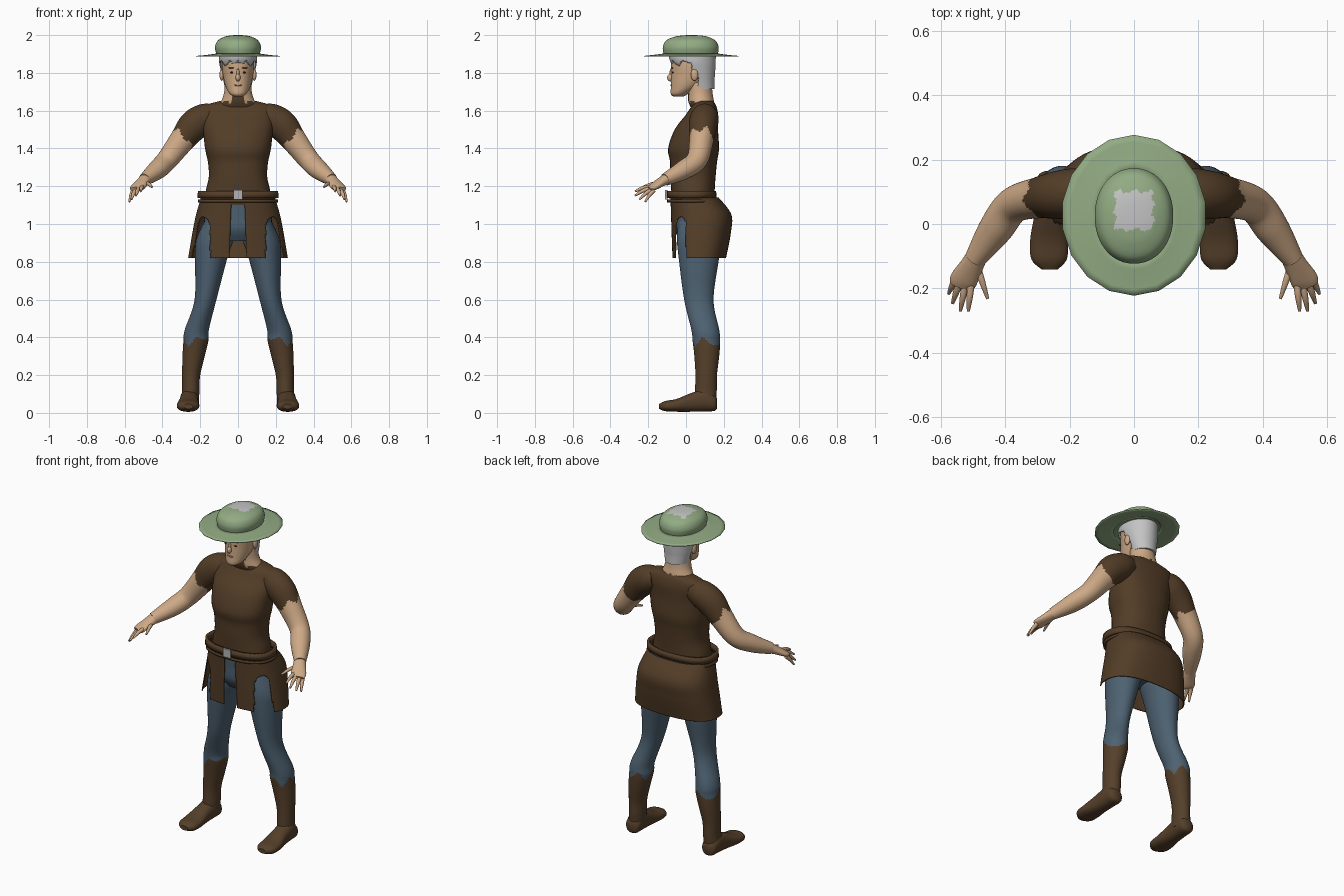
import bpy, bmesh, math
from mathutils import Vector

cube = bpy.data.objects.get("Cube")
if cube:
    bpy.data.objects.remove(cube)


def material(name, red, green, blue):
    mat = bpy.data.materials.new(name)
    mat.use_nodes = True
    mat.diffuse_color = (red, green, blue, 1)
    mat.node_tree.nodes["Principled BSDF"].inputs["Base Color"].default_value = (red, green, blue, 1)
    return mat


BROWN = material("brown cloth", .085, .046, .02)
BOOT = material("boot leather", .09, .05, .023)
BLUE = material("blue trousers", .075, .12, .165)
SKIN = material("skin", .62, .40, .24)
LIP = material("lip", .45, .24, .15)
GREEN = material("hat green", .29, .41, .23)
GREY = material("grey hair", .55, .55, .55)
METAL = material("buckle metal", .45, .45, .45)
DARK = material("dark brow", .05, .03, .02)
made = []


def finish(name, bm, mats, rule=None, keep=None, thick=0):
    """Trim faces, colour them by rule and make the object."""
    if keep:
        lost = [f for f in bm.faces if not keep(f.calc_center_median())]
        bmesh.ops.delete(bm, geom=lost, context='FACES')
    bmesh.ops.recalc_face_normals(bm, faces=bm.faces[:])
    if rule:
        for f in bm.faces:
            f.material_index = int(rule(f.calc_center_median()))
    mesh = bpy.data.meshes.new(name)
    bm.to_mesh(mesh)
    bm.free()
    for mat in mats:
        mesh.materials.append(mat)
    obj = bpy.data.objects.new(name, mesh)
    bpy.context.scene.collection.objects.link(obj)
    if thick:
        shell = obj.modifiers.new("thickness", 'SOLIDIFY')
        shell.thickness = thick
    made.append(obj)
    return obj


def smooth_stations(rows, steps):
    """Catmull-Rom interpolation of rows of numbers."""
    result = []
    for i in range(len(rows) - 1):
        a, b, c, d = rows[max(i - 1, 0)], rows[i], rows[i + 1], rows[min(i + 2, len(rows) - 1)]
        for s in range(steps):
            t = s / steps
            result.append([q + .5 * t * (r - p + t * (2*p - 5*q + 4*r - u + t * (3*(q - r) + u - p)))
                           for p, q, r, u in zip(a, b, c, d)])
    result.append(list(rows[-1]))
    return result


def loft(name, rows, mats, axis="z", side=1, segs=40, steps=6, power=2, caps=True, **extra):
    """Skin rings of (x, y, z, half width, half depth) along an axis or a path."""
    bm = bmesh.new()
    rows = smooth_stations(rows, steps)
    rings = []
    for i, (x, y, z, a, b) in enumerate(rows):
        u, v = Vector((1, 0, 0)), Vector((0, 1, 0))
        if axis == "y":
            v = Vector((0, 0, 1))
        elif axis == "path":
            ahead, behind = rows[min(i + 1, len(rows) - 1)], rows[max(i - 1, 0)]
            t = (Vector(ahead[:3]) - Vector(behind[:3])).normalized()
            u = t.cross(Vector((0, 0, 1))).normalized()
            v = u.cross(t)
        ring = []
        for k in range(segs):
            angle = math.tau * (k + .5) / segs
            c, s = math.cos(angle), math.sin(angle)
            p = Vector((x, y, z))
            p += u * a * math.copysign(abs(c) ** (2 / power), c)
            p += v * b * math.copysign(abs(s) ** (2 / power), s)
            p.x *= side
            ring.append(bm.verts.new(p))
        rings.append(ring)
    for low, high in zip(rings, rings[1:]):
        for k in range(segs):
            n = (k + 1) % segs
            bm.faces.new((low[k], low[n], high[n], high[k]))
    if caps:
        bm.faces.new(rings[0])
        bm.faces.new(rings[-1])
    return finish(name, bm, mats, **extra)


def upright(rows):
    """Central rings given as (z, y, half width, half depth)."""
    return [(0, y, z, a, b) for z, y, a, b in rows]


def ellipsoid(name, place, size, mat):
    bm = bmesh.new()
    bmesh.ops.create_uvsphere(bm, u_segments=16, v_segments=10, radius=1)
    for v in bm.verts:
        v.co = Vector(p + s * c for p, s, c in zip(place, size, v.co))
    return finish(name, bm, [mat])


def zigzag(t):
    return abs(t % 2 - 1)


# Shirt body and trouser seat
loft("shirt", upright([
    (1.1, .04, .175, .115), (1.17, .037, .172, .115), (1.25, .037, .155, .12),
    (1.33, .04, .16, .125), (1.4, .04, .175, .135), (1.5, .055, .185, .115),
    (1.58, .085, .19, .085), (1.625, .095, .18, .065), (1.65, .1, .1, .045)]),
    [BROWN], power=2.3)
loft("trouser_seat", upright([
    (1.14, .04, .165, .11), (1.05, .07, .18, .135), (.97, .07, .17, .13), (.91, .065, .1, .09)]),
    [BLUE], power=2.3)


# Slit skirt: open at the middle front and over each thigh
def skirt_cloth(c):
    x = abs(c.x)
    middle = c.y < 0 and x < .04 + .1 * max(0, .86 - c.z) and c.z < 1.11
    thigh = c.y < .0 and x > .148 and c.z < 1.04 - 1.2 * abs(x - .185) + .01 * zigzag(x * 60)
    return not (middle or thigh)


loft("skirt", upright([
    (1.14, .045, .195, .128), (1.05, .08, .222, .16), (.95, .08, .242, .157), (.82, .07, .264, .142)]),
    [BROWN], segs=144, steps=16, power=2.5, caps=False, keep=skirt_cloth, thick=.006)

# Belt, lower cord and buckle
loft("belt", upright([(1.137, .03, .215, .132), (1.175, .03, .213, .13)]), [BROWN],
     power=2.4, steps=1, caps=False, thick=.014)
loft("belt_cord", upright([(1.115, .035, .212, .135), (1.129, .035, .212, .135)]), [BROWN],
     power=2.4, steps=1, caps=False, thick=.01)
bm = bmesh.new()
bmesh.ops.create_cube(bm, size=1)
for v in bm.verts:
    v.co = Vector((v.co.x * .05, v.co.y * .012 - .104, v.co.z * .05 + 1.155))
finish("buckle", bm, [METAL])

# Neck with ragged shirt collar
loft("neck", upright([
    (1.62, .085, .11, .062), (1.65, .08, .09, .068), (1.69, .075, .075, .066), (1.75, .07, .068, .066)]),
    [SKIN, BROWN],
    rule=lambda c: c.z < 1.635 + .02 * zigzag(c.x * 30) or (c.y < .06 and abs(c.x) < .035 and c.z < 1.69))

# Head and face
loft("head", upright([
    (1.675, -.04, .022, .028), (1.69, -.034, .045, .047), (1.73, .0, .066, .08),
    (1.79, .03, .08, .109), (1.85, .035, .085, .114), (1.92, .035, .08, .105), (1.97, .03, .05, .07)]),
    [SKIN])
ellipsoid("nose", (0, -.083, 1.775), (.013, .017, .02), SKIN)
ellipsoid("nose_bridge", (0, -.076, 1.795), (.008, .012, .03), SKIN)
ellipsoid("mouth", (0, -.078, 1.735), (.021, .005, .005), LIP)


# Cropped hair with a ragged fringe
def hair_cover(c):
    fringe = 1.835 + .03 * zigzag(c.x * 45)
    if c.y < .03:
        return c.z > fringe
    return c.z > 1.775 or c.y > .065


loft("hair", upright([
    (1.715, .085, .068, .066), (1.76, .075, .078, .076), (1.8, .06, .088, .094),
    (1.86, .037, .1, .12), (1.91, .033, .095, .12), (1.96, .03, .06, .08)]),
    [GREY], segs=80, steps=8, keep=hair_cover, thick=.006)

# Hat: faceted brim, domed crown with worn patch on top
loft("hat_brim", upright([(1.89, .027, .225, .25), (1.895, .025, .17, .2), (1.903, .025, .112, .14)]),
     [GREEN], segs=18, steps=2, caps=False, thick=.004)
loft("hat_crown", upright([
    (1.895, .025, .114, .143), (1.935, .025, .122, .148), (1.97, .025, .108, .132),
    (1.99, .027, .075, .092), (1.998, .03, .04, .05), (2.0, .03, .004, .005)]),
    [GREEN, GREY], segs=64, steps=8, power=2.1,
    rule=lambda c: c.z > 1.98 and max(abs(c.x), abs(c.y - .042)) < .053 + .012 * zigzag((c.x - c.y) * 40))

# Limbs and paired face details
for tag, side in (("left", 1), ("right", -1)):
    ellipsoid(tag + "_eye", (side * .032, -.07, 1.802), (.012, .004, .0045), DARK)
    ellipsoid(tag + "_brow", (side * .034, -.073, 1.826), (.017, .004, .003), DARK)
    ellipsoid(tag + "_ear", (side * .086, .045, 1.79), (.012, .02, .032), SKIN)

    # Sleeve and bare arm in one tube, with a ragged cuff
    loft(tag + "_arm", [
        (.12, .1, 1.575, .06, .06), (.175, .098, 1.56, .075, .078), (.235, .09, 1.52, .075, .082),
        (.295, .082, 1.445, .064, .068), (.375, .058, 1.34, .056, .056), (.43, -.015, 1.285, .053, .05),
        (.495, -.11, 1.235, .033, .033)],
        [SKIN, BROWN], axis="path", side=side, steps=10,
        rule=lambda c: .7 * (abs(c.x) - c.z) < -.835 + .04 * zigzag(c.y * 28))

    # Hand
    loft(tag + "_palm", [
        (.488, -.1, 1.24, .033, .03), (.507, -.135, 1.22, .037, .024),
        (.53, -.175, 1.195, .043, .018), (.538, -.195, 1.184, .036, .012)],
        [SKIN], axis="path", side=side, segs=20, steps=4)
    fingers = {
        "index_finger": ((.507, -.19, 1.197), (.515, -.27, 1.172)),
        "middle_finger": ((.525, -.19, 1.188), (.54, -.27, 1.15)),
        "ring_finger": ((.543, -.183, 1.18), (.564, -.246, 1.13)),
        "little_finger": ((.555, -.17, 1.178), (.576, -.216, 1.117)),
        "thumb": ((.488, -.13, 1.215), (.455, -.232, 1.195))}
    for finger, (root, tip) in fingers.items():
        mid = Vector(root).lerp(Vector(tip), .5) + Vector((0, 0, .006))
        loft(f"{tag}_{finger}", [(*root, .012, .011), (*mid, .01, .01), (*tip, .005, .005)],
             [SKIN], axis="path", side=side, segs=10, steps=3)

    # Leg: trouser above, boot shaft below with a ragged top
    loft(tag + "_leg", [
        (.1, .07, 1.02, .075, .11), (.122, .067, .92, .098, .115), (.142, .068, .82, .086, .107),
        (.172, .068, .6, .058, .078), (.218, .102, .44, .064, .074), (.223, .108, .38, .066, .073),
        (.235, .11, .3, .059, .066), (.248, .107, .2, .048, .057), (.25, .105, .12, .046, .058),
        (.255, .1, .05, .048, .058)],
        [BLUE, BOOT], side=side, steps=10,
        rule=lambda c: c.z < .35 + .055 * zigzag((abs(c.x) + c.y) * 16))
    loft(tag + "_foot", [
        (.256, .165, .05, .02, .025), (.256, .15, .052, .042, .042), (.257, .1, .066, .049, .058),
        (.26, .03, .056, .05, .05), (.264, -.05, .04, .059, .034), (.264, -.11, .036, .055, .027),
        (.262, -.142, .034, .024, .013)],
        [BOOT], axis="y", side=side, steps=5, power=2.3)

# Smooth shading with sharp edges kept
bpy.ops.object.select_all(action='DESELECT')
for obj in made:
    obj.select_set(True)
bpy.context.view_layer.objects.active = made[0]
bpy.ops.object.shade_smooth_by_angle(angle=math.radians(40))
